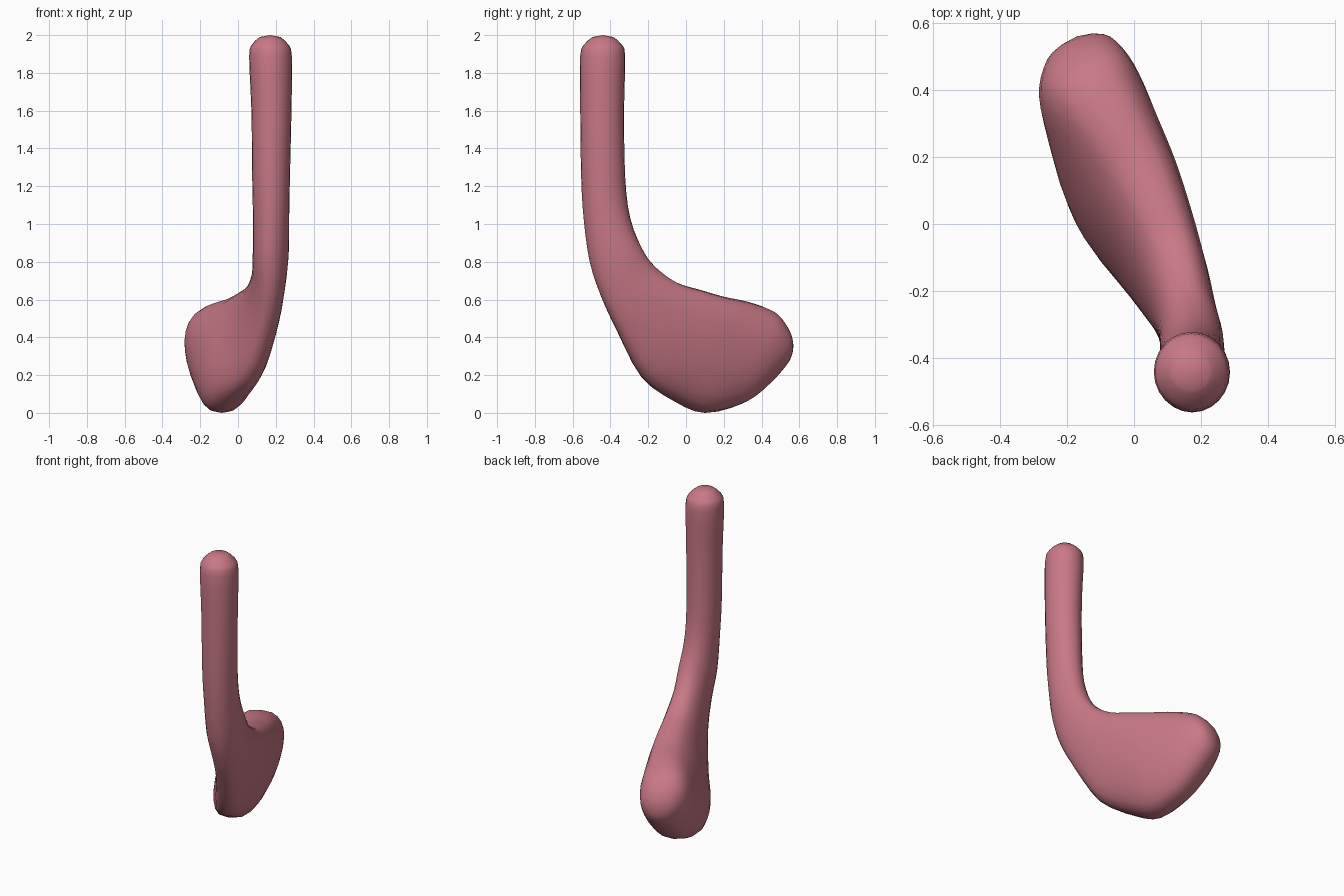
import bpy, bmesh
from math import sin, cos, pi, radians
from mathutils import Vector

if "Cube" in bpy.data.objects:
    bpy.data.objects.remove(bpy.data.objects["Cube"])

SIDES, STEPS = 24, 3

# Sections: inner edge point, outer edge point, half width at each edge, turn in degrees
SECTIONS = [
    ((.17, -.385, 1.99), (.17, -.495, 1.99), .055, .055, 0),
    ((.17, -.345, 1.955), (.17, -.535, 1.955), .092, .092, 0),
    ((.172, -.322, 1.89), (.172, -.56, 1.89), .113, .113, 0),
    ((.177, -.328, 1.60), (.177, -.56, 1.60), .106, .106, 0),
    ((.175, -.322, 1.25), (.175, -.555, 1.25), .10, .10, 0),
    ((.172, -.295, 1.03), (.178, -.542, 1.03), .096, .096, 3),
    ((.168, -.23, .865), (.178, -.51, .80), .097, .095, 8),
    ((.145, -.16, .77), (.178, -.45, .62), .095, .088, 14),
    ((.11, -.05, .69), (.15, -.36, .43), .11, .09, 20),
    ((.06, .08, .65), (.07, -.23, .185), .135, .11, 20),
    ((.005, .20, .615), (-.03, -.06, .06), .155, .15, 20),
    ((-.055, .30, .595), (-.085, .10, 0), .17, .155, 20),
    ((-.12, .40, .565), (-.12, .30, .05), .18, .135, 20),
    ((-.15, .47, .525), (-.15, .43, .15), .16, .12, 20),
    ((-.165, .525, .46), (-.165, .525, .25), .11, .09, 20),
    ((-.17, .552, .40), (-.17, .552, .30), .05, .045, 20),
]


def power(v, e):
    return (1 if v >= 0 else -1) * abs(v) ** e


def ring(section):
    inner, outer, w_in, w_out, turn = section
    p, q = Vector(inner), Vector(outer)
    side = Vector((cos(radians(turn)), sin(radians(turn)), 0))
    blunt = 1 - .013 * turn if (q - p).length > .25 else 1
    points = []
    for k in range(SIDES):
        a = 2 * pi * k / SIDES
        c, s = cos(a), power(sin(a), blunt)
        t = (1 + c) / 2
        points.append(q.lerp(p, t) + side * s * (w_out + (w_in - w_out) * t))
    return points


def spline(a, b, c, d, t):
    return (2 * b + (c - a) * t + (2 * a - 5 * b + 4 * c - d) * t * t
            + (3 * b - a - 3 * c + d) * t ** 3) / 2


# Smoothly interpolate the section rings
keys = [ring(s) for s in SECTIONS]
rings = []
for i in range(len(keys) - 1):
    four = [keys[min(max(i + j, 0), len(keys) - 1)] for j in (-1, 0, 1, 2)]
    for step in range(STEPS):
        rings.append([spline(*pts, step / STEPS) for pts in zip(*four)])
rings.append(keys[-1])

# Skin the rings and close both rounded ends
bm = bmesh.new()
loops = [[bm.verts.new(p) for p in r] for r in rings]
for a, b in zip(loops, loops[1:]):
    for k in range(SIDES):
        n = (k + 1) % SIDES
        bm.faces.new((a[k], a[n], b[n], b[k]))
for loop, tip in ((loops[0], (.17, -.44, 2.0)), (loops[-1], (-.17, .56, .35))):
    pole = bm.verts.new(tip)
    for k in range(SIDES):
        bm.faces.new((loop[k], loop[(k + 1) % SIDES], pole))
bmesh.ops.recalc_face_normals(bm, faces=bm.faces)
for f in bm.faces:
    f.smooth = True

mesh = bpy.data.meshes.new("bent_rod_and_blade")
bm.to_mesh(mesh)
bm.free()
body = bpy.data.objects.new("bent_rod_and_blade", mesh)
bpy.context.collection.objects.link(body)

# Dusty rose surface
rose = bpy.data.materials.new("dusty_rose")
rose.diffuse_color = (.58, .19, .24, 1)
rose.use_nodes = True
rose.node_tree.nodes["Principled BSDF"].inputs["Base Color"].default_value = rose.diffuse_color
mesh.materials.append(rose)
